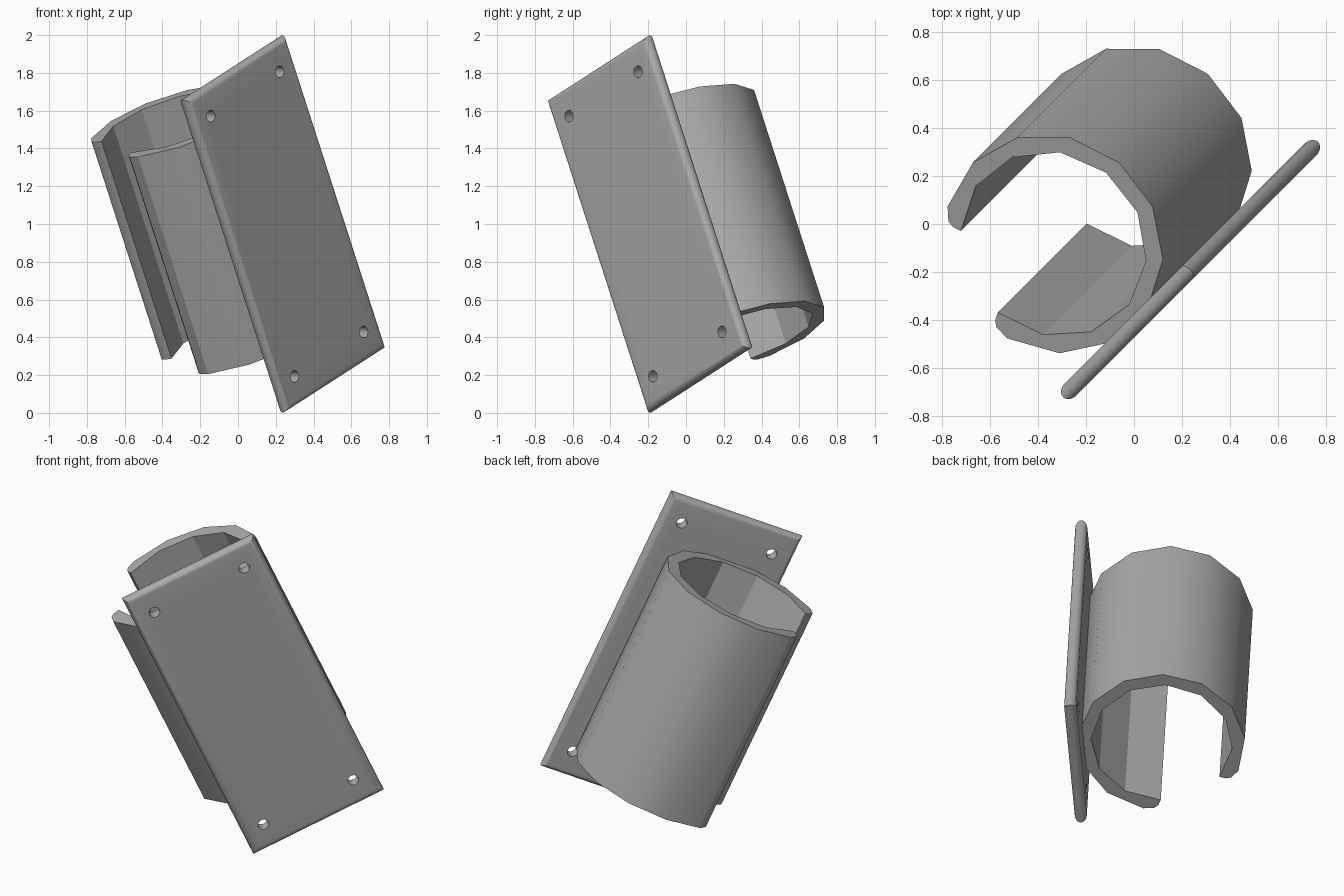
import bpy, bmesh
from math import sin, cos, pi, radians
from mathutils import Matrix

cube = bpy.data.objects.get("Cube")
if cube:
    bpy.data.objects.remove(cube)

grey = bpy.data.materials.new("plain grey")
grey.use_nodes = True
COLOUR = (0.4, 0.4, 0.4, 1)
grey.diffuse_color = COLOUR
grey.node_tree.nodes["Principled BSDF"].inputs["Base Color"].default_value = COLOUR

# Shared frame: x across the plate, y towards the clip, z along the clip
FRAME = (Matrix.Translation((0.236, -0.19, 1.0))
         @ Matrix.Rotation(radians(45), 4, 'Z')
         @ Matrix.Rotation(radians(-24.5), 4, 'Y'))


def loft(name, rings):
    """Skin a stack of closed rings and cap both ends."""
    bm = bmesh.new()
    loops = [[bm.verts.new(p) for p in ring] for ring in rings]
    for lower, upper in zip(loops, loops[1:]):
        for i in range(len(lower)):
            j = (i + 1) % len(lower)
            bm.faces.new((lower[i], lower[j], upper[j], upper[i]))
    bm.faces.new(loops[0])
    bm.faces.new(loops[-1])
    bmesh.ops.recalc_face_normals(bm, faces=bm.faces)
    mesh = bpy.data.meshes.new(name)
    bm.to_mesh(mesh)
    bm.free()
    obj = bpy.data.objects.new(name, mesh)
    bpy.context.collection.objects.link(obj)
    mesh.materials.append(grey)
    obj.matrix_world = FRAME
    return obj


def select_only(obj):
    bpy.ops.object.select_all(action='DESELECT')
    obj.select_set(True)
    bpy.context.view_layer.objects.active = obj


# Mounting plate: half-round rim with mitred corners
WIDTH, LENGTH, RIM = 0.413, 0.909, 0.035
rings = []
for k in range(13):
    t = pi * (k / 12 - 0.5)
    inset = RIM * (1 - cos(t))
    w, l, y = WIDTH - inset, LENGTH - inset, RIM * sin(t)
    rings.append([(-w, y, -l), (w, y, -l), (w, y, l), (-w, y, l)])
plate = loft("mounting_plate", rings)

# Four screw holes
bm = bmesh.new()
for sx in (-1, 1):
    for sz in (-1, 1):
        place = (Matrix.Translation((sx * 0.284, 0, sz * 0.757))
                 @ Matrix.Rotation(pi / 2, 4, 'X'))
        bmesh.ops.create_cone(bm, cap_ends=True, segments=24, radius1=0.031,
                              radius2=0.031, depth=0.2, matrix=place)
mesh = bpy.data.meshes.new("hole_cutter")
bm.to_mesh(mesh)
bm.free()
cutter = bpy.data.objects.new("hole_cutter", mesh)
bpy.context.collection.objects.link(cutter)
mesh.materials.append(grey)
cutter.matrix_world = FRAME
cutter.hide_render = True
bpy.context.view_layer.update()
cut = plate.modifiers.new("screw_holes", 'BOOLEAN')
cut.operation = 'DIFFERENCE'
cut.solver = 'EXACT'
cut.object = cutter
select_only(plate)
bpy.ops.object.modifier_apply(modifier=cut.name)
bpy.data.objects.remove(cutter)

# Open pipe clip: faceted C section with rounded lips
OUTER, INNER, SIDES = 0.478, 0.405, 10
lip = [(147.9, 0.4625), (150.6, 0.44)]


def arc(half, radius):
    return [(half * (2 * i / SIDES - 1), radius) for i in range(SIDES + 1)]


section = arc(140.2, OUTER) + lip + arc(152.2, INNER)[::-1]
section += [(-a, r) for a, r in reversed(lip)]
points = [(-0.073 + r * cos(radians(a - 22.5)), 0.48 + r * sin(radians(a - 22.5)))
          for a, r in section]
clip = loft("pipe_clip", [[(x, y, z) for x, y in points] for z in (-0.632, 0.632)])

# Smooth the curved faces, keep facets and rims crisp
for obj in (plate, clip):
    select_only(obj)
    bpy.ops.object.shade_smooth_by_angle(angle=radians(30))
